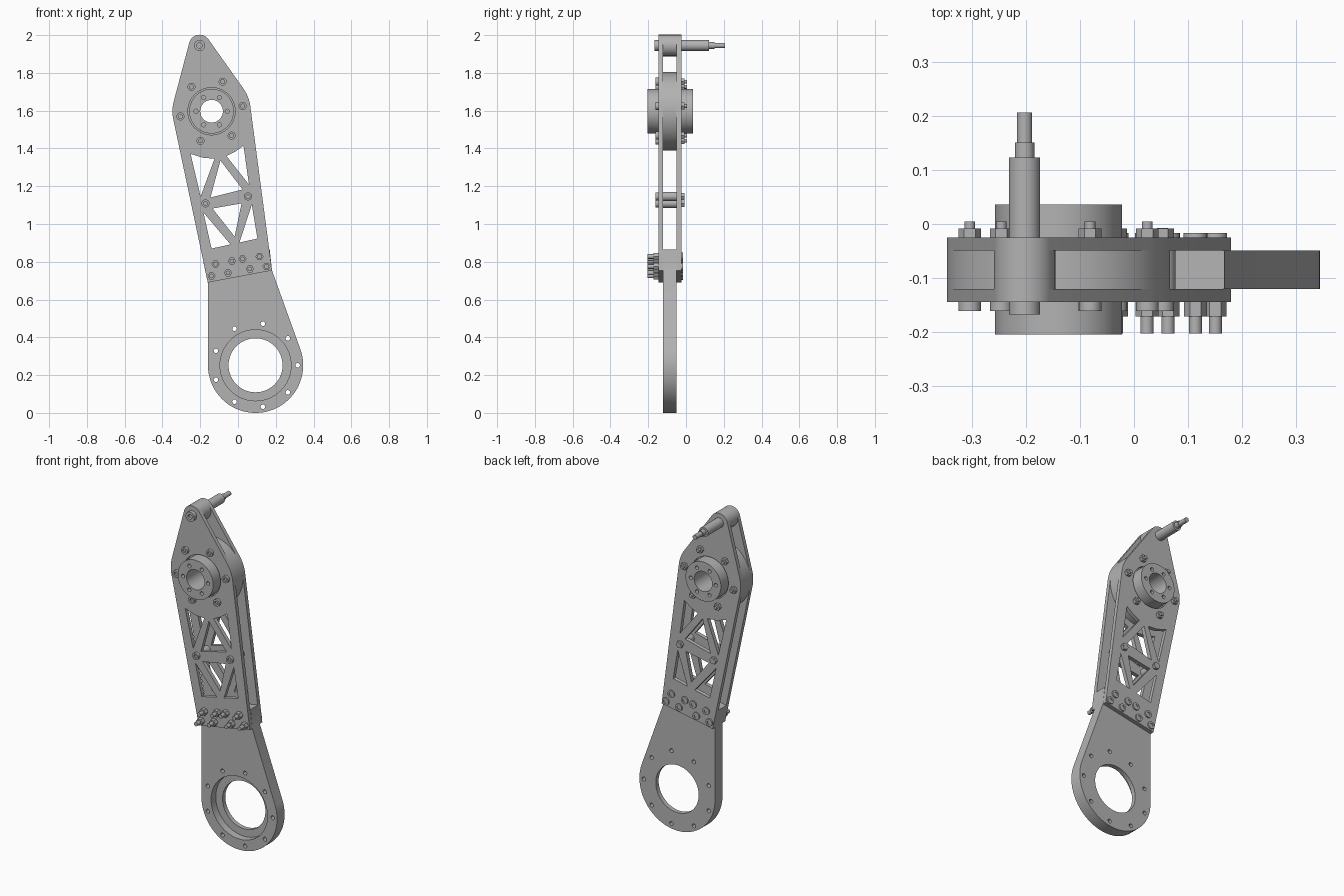
import bpy, bmesh
from math import cos, sin, tau, radians
from mathutils import Vector
from mathutils.geometry import convex_hull_2d

if "Cube" in bpy.data.objects:
    bpy.data.objects.remove(bpy.data.objects["Cube"])

steel = bpy.data.materials.new("grey_metal")
steel.use_nodes = True
GREY = (0.45, 0.45, 0.45, 1)
steel.diffuse_color = GREY
steel.node_tree.nodes["Principled BSDF"].inputs["Base Color"].default_value = GREY

# Depth (y) of the layers
BACK, BACK_IN, FRONT_IN, FRONT = -0.025, -0.049, -0.121, -0.145
HUB, TIP, RING = (-0.14, 1.597), (-0.203, 1.945), (0.093, 0.252)


def circle(c, r, n=64, start=0, end=360):
    full = end - start == 360
    steps = n if full else n - 1
    angles = [radians(start + (end - start) * i / steps) for i in range(n)]
    return [(c[0] + r * cos(a), c[1] + r * sin(a)) for a in angles]


def polar(c, r, count, first=0):
    return circle(c, r, count, first, first + 360)


def finish(bm, name):
    bmesh.ops.recalc_face_normals(bm, faces=bm.faces)
    mesh = bpy.data.meshes.new(name)
    bm.to_mesh(mesh)
    bm.free()
    mesh.materials.append(steel)
    obj = bpy.data.objects.new(name, mesh)
    bpy.context.collection.objects.link(obj)
    return obj


def prism(name, outlines, y0, y1):
    """Extrude x-z outlines along y."""
    bm = bmesh.new()
    for outline in outlines:
        face = bm.faces.new([bm.verts.new((x, y0, z)) for x, z in outline])
        ext = bmesh.ops.extrude_face_region(bm, geom=[face], use_keep_orig=True)
        verts = [v for v in ext["geom"] if isinstance(v, bmesh.types.BMVert)]
        bmesh.ops.translate(bm, vec=(0, y1 - y0, 0), verts=verts)
    return finish(bm, name)


def lathe(name, c, profile, n=48, closed=False):
    """Turn a (radius, y) profile around a y axis through c."""
    bm = bmesh.new()
    rings = [[bm.verts.new((c[0] + r * cos(tau * i / n), y, c[1] + r * sin(tau * i / n)))
              for i in range(n)] for r, y in profile]
    pairs = list(zip(rings, rings[1:]))
    if closed:
        pairs.append((rings[-1], rings[0]))
    for a, b in pairs:
        for i in range(n):
            j = (i + 1) % n
            bm.faces.new((a[i], a[j], b[j], b[i]))
    bmesh.ops.remove_doubles(bm, verts=bm.verts, dist=1e-5)
    return finish(bm, name)


def rod(name, c, r, y0, y1, n=32):
    return lathe(name, c, [(0, y0), (r, y0), (r, y1), (0, y1)], n)


def cut(obj, outlines, y0, y1):
    cutter = prism("cutter", outlines, y0, y1)
    mod = obj.modifiers.new("cut", "BOOLEAN")
    mod.operation, mod.solver, mod.object = "DIFFERENCE", "EXACT", cutter
    bpy.context.view_layer.objects.active = obj
    bpy.ops.object.modifier_apply(modifier=mod.name)
    bpy.data.objects.remove(cutter)


def smooth(obj):
    bpy.ops.object.select_all(action="DESELECT")
    obj.select_set(True)
    bpy.context.view_layer.objects.active = obj
    bpy.ops.object.shade_smooth_by_angle(angle=radians(30))


def cap_head(name, c, r, y, out, height):
    """Screw head with a round body and a hexagonal socket depth."""
    top = y + out * height
    floor = y + out * height * 0.4
    lathe(name, c, [(0, y), (r, y), (r, top), (r * 0.5, top), (r * 0.5, floor), (0, floor)], 24)


def nut(name, c, y, out, height, thread_r, thread_len):
    rod(name + "_nut", c, 0.021, y, y + out * height, 6)
    rod(name + "_thread", c, thread_r, y, y + out * thread_len, 20)


# Twin truss side plates
outline = circle(HUB, 0.207, 96) + circle(TIP, 0.057, 48) + [(-0.16, 0.69), (0.18, 0.754)]
outline = [outline[i] for i in convex_hull_2d([Vector(p) for p in outline])]
windows = [
    [(-0.251, 1.371), (-0.183, 1.35), (-0.124, 1.346), (-0.198, 1.146)],
    [(-0.093, 1.336), (0.024, 1.183), (-0.146, 1.14)],
    [(-0.061, 1.36), (-0.013, 1.384), (0.029, 1.415), (0.058, 1.209)],
    [(-0.183, 1.061), (-0.14, 0.87), (-0.04, 0.892)],
    [(-0.135, 1.082), (0.019, 1.109), (-0.018, 0.934)],
    [(0.073, 1.103), (0.103, 0.923), (0.008, 0.902)],
]
for name, y0, y1 in (("front_plate", FRONT, FRONT_IN), ("back_plate", BACK_IN, BACK)):
    plate = prism(name, [outline], y0, y1)
    cut(plate, windows + [circle(HUB, 0.125)], y0 - 0.02, y1 + 0.02)

# Lower arm with a stepped ring end
arm_outline = ([(0.18, 0.754), (0.168, 0.865), (-0.184, 0.802), (-0.16, 0.69)]
               + circle(RING, 0.252, 72, 180, 379))
arm = prism("lower_arm", [arm_outline], FRONT_IN, BACK_IN)
cut(arm, [circle(RING, 0.143)] + [circle(p, 0.012, 16) for p in polar(RING, 0.223, 9)],
    FRONT_IN - 0.02, BACK_IN + 0.02)
cut(arm, [circle(RING, 0.188)], FRONT_IN - 0.02, FRONT_IN + 0.045)

# Joint disc and hollow hub
lathe("joint_disc", HUB, [(0.1, FRONT_IN), (0.207, FRONT_IN), (0.207, BACK_IN), (0.1, BACK_IN)],
      96, closed=True)
hub = lathe("hub", HUB, [(0.06, -0.205), (0.118, -0.205), (0.118, 0.036), (0.06, 0.036)],
            64, closed=True)
hub_holes = [circle(p, 0.011, 16) for p in polar(HUB, 0.083, 6)]
cut(hub, hub_holes, -0.225, -0.175)
cut(hub, hub_holes, 0.006, 0.056)

# Tip spacer, stepped shaft and its screw
rod("tip_spacer", TIP, 0.057, FRONT_IN, BACK_IN, 48)
lathe("tip_shaft", TIP, [(0, BACK), (0.029, BACK), (0.029, 0.123), (0.018, 0.123),
                         (0.018, 0.151), (0.014, 0.151), (0.014, 0.207), (0, 0.207)])
cap_head("tip_screw", TIP, 0.029, FRONT, -1, 0.023)

# Standoffs between the truss nodes
nodes = [(-0.172, 1.109), (0.053, 1.146)]
for i, p in enumerate(nodes):
    rod(f"standoff_{i}", p, 0.024, FRONT_IN, BACK_IN)

# Hub and truss bolts: heads in front, nuts behind
for i, p in enumerate(polar(HUB, 0.167, 6, 9.5) + nodes):
    cap_head(f"plate_bolt_{i}_head", p, 0.021, FRONT, -1, 0.016)
    nut(f"plate_bolt_{i}", p, BACK, 1, 0.017, 0.01, 0.03 if i < 6 else 0.018)

# Clamp bolts: nuts in front, low heads behind
clamp = [(-0.14, 0.725), (-0.119, 0.788), (-0.053, 0.741), (-0.032, 0.804),
         (0.024, 0.815), (0.063, 0.762), (0.114, 0.828), (0.151, 0.775)]
for i, p in enumerate(clamp):
    cap_head(f"clamp_bolt_{i}_head", p, 0.022, BACK, 1, 0.008)
    nut(f"clamp_bolt_{i}", p, FRONT, -1, 0.027, 0.012, 0.058)

for obj in list(bpy.context.collection.objects):
    if obj.type == "MESH" and steel.name in obj.data.materials:
        smooth(obj)
